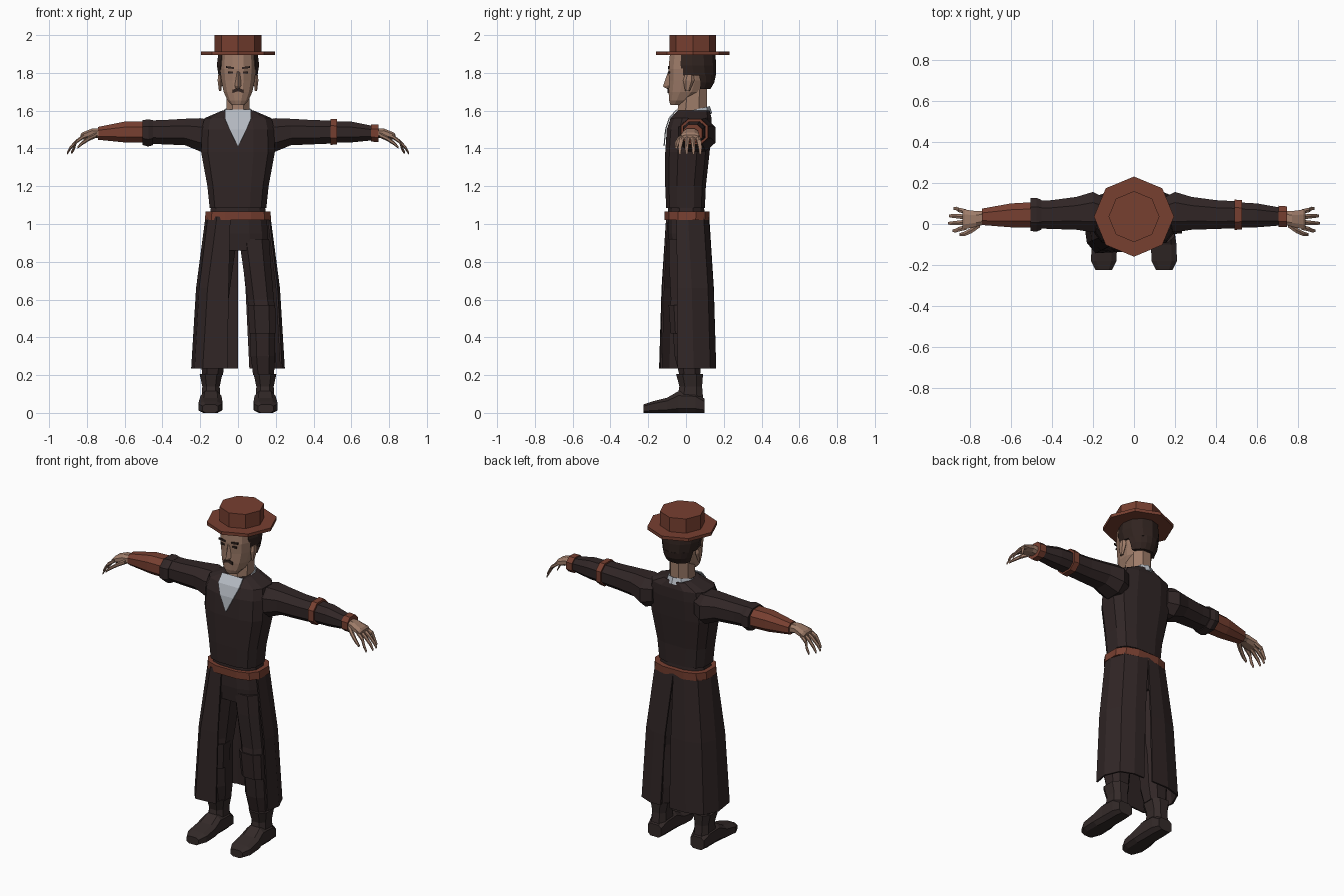
import bpy, bmesh, math
from mathutils import Vector


def material(name, r, g, b):
    m = bpy.data.materials.new(name)
    m.diffuse_color = (r, g, b, 1)
    return m


CLOTH = material("dark cloth", 0.030, 0.019, 0.019)
BOOT = material("boot leather", 0.034, 0.023, 0.022)
LEATHER = material("red leather", 0.185, 0.050, 0.030)
SKIN = material("skin", 0.34, 0.20, 0.14)
HAIR = material("hair", 0.030, 0.017, 0.014)
SHIRT = material("shirt white", 0.46, 0.49, 0.54)


def finish(name, bm, mat):
    bmesh.ops.recalc_face_normals(bm, faces=bm.faces)
    me = bpy.data.meshes.new(name)
    bm.to_mesh(me)
    bm.free()
    me.materials.append(mat)
    ob = bpy.data.objects.new(name, me)
    bpy.context.collection.objects.link(ob)
    return ob


def loft(name, rings, mat, closed=True, caps=True, thick=0):
    """Skin a list of equally long point rings."""
    bm = bmesh.new()
    rows = [[bm.verts.new(p) for p in r] for r in rings]
    n = len(rows[0])
    for a, b in zip(rows, rows[1:]):
        for i in range(n if closed else n - 1):
            j = (i + 1) % n
            bm.faces.new((a[i], a[j], b[j], b[i]))
    if closed and caps:
        bm.faces.new(rows[0])
        bm.faces.new(rows[-1])
    ob = finish(name, bm, mat)
    if thick:
        mod = ob.modifiers.new("thickness", 'SOLIDIFY')
        mod.thickness = thick
        mod.offset = 0
    return ob


def oval(n, e):
    """Unit rounded n-gon with a flat side facing each axis."""
    pts = []
    for i in range(n):
        a = (i + 0.5) * 2 * math.pi / n
        c, s = math.cos(a), math.sin(a)
        pts.append((math.copysign(abs(c) ** e, c), math.copysign(abs(s) ** e, s)))
    m = max(p[0] for p in pts)
    k = max(p[1] for p in pts)
    return [(u / m, v / k) for u, v in pts]


def zrings(rows, n=12, e=0.7, cx=0):
    """Rows of (z, half width, front y, back y[, centre x])."""
    out = []
    for z, w, f, b, *c in rows:
        x0 = c[0] if c else cx
        out.append([(x0 + u * w, (f + b) / 2 + v * (b - f) / 2, z) for u, v in oval(n, e)])
    return out


def xrings(rows, s, n=8, e=0.85):
    """Rows of (x, y, z, half depth, half height)."""
    return [[(s * x, y + u * ry, z + v * rz) for u, v in oval(n, e)] for x, y, z, ry, rz in rows]


# Hat
def disc(name, r, z0, z1):
    bm = bmesh.new()
    bmesh.ops.create_cone(bm, cap_ends=True, cap_tris=True, segments=8, radius1=r, radius2=r, depth=z1 - z0)
    bmesh.ops.translate(bm, verts=bm.verts, vec=Vector((0, 0.036, (z0 + z1) / 2)))
    finish(name, bm, LEATHER)


disc("hat_brim", 0.195, 1.895, 1.914)
disc("hat_crown", 0.124, 1.90, 2.0)

# Head and neck
loft("head", zrings([(1.63, .034, -.083, -.02), (1.655, .056, -.09, .03), (1.70, .076, -.092, .09),
                     (1.76, .088, -.09, .12), (1.82, .094, -.093, .13), (1.90, .09, -.085, .13)], 12, .85), SKIN)
loft("neck", zrings([(1.54, .075, -.06, .115), (1.60, .062, -.045, .11), (1.72, .062, -.03, .11)], 8, .9), SKIN)
loft("nose", [[(-.011, -.088, 1.81), (.011, -.088, 1.81), (0, -.096, 1.805)],
              [(-.02, -.086, 1.735), (.02, -.086, 1.735), (0, -.122, 1.728)],
              [(-.015, -.086, 1.715), (.015, -.086, 1.715), (0, -.10, 1.715)]], SKIN)


def hair_row(z, rx, y0, ry, a0):
    pts = []
    for i in range(9):
        a = math.radians(a0 + (180 - 2 * a0) * i / 8)
        pts.append((rx * math.cos(a), y0 + ry * math.sin(a), z))
    return pts


loft("hair_top", [hair_row(1.785, .103, .04, .118, -28), hair_row(1.84, .112, .04, .12, -35),
                  hair_row(1.90, .105, .04, .115, -35)], HAIR)
loft("hair_back", [hair_row(1.715, .08, .055, .075, 15), hair_row(1.75, .095, .045, .105, 18),
                   hair_row(1.79, .103, .04, .118, 14)], HAIR)


def plate(name, cx, cz, w, h, y, mat, tilt=0):
    """Thin box for painted face details."""
    loft(name, [[(cx - w, yy, cz - h - tilt), (cx + w, yy, cz - h + tilt),
                 (cx + w, yy, cz + h + tilt), (cx - w, yy, cz + h - tilt)] for yy in (y, y + .008)], mat)


for s in (1, -1):
    plate("eyebrow", s * .042, 1.828, .022, .005, -.096, HAIR, s * .003)
    plate("eye", s * .04, 1.803, .013, .005, -.094, HAIR)
    plate("moustache", s * .014, 1.707, .014, .009, -.097, HAIR, -s * .005)
    loft("ear", zrings([(1.705, .006, -.005, .02), (1.76, .013, -.015, .045), (1.79, .010, -.005, .04)],
                       6, 1, s * .095), SKIN)

# Vest, shirt front and collar
loft("vest", zrings([(1.085, .15, -.105, .10), (1.20, .162, -.11, .105), (1.38, .195, -.11, .125),
                     (1.50, .192, -.102, .135), (1.56, .178, -.082, .135), (1.60, .085, -.045, .125)], 12, .65), CLOTH)
loft("shirt_front", [[(-w, y, z), (w, y, z)] for z, w, y in
                     ((1.412, .002, -.116), (1.50, .045, -.108), (1.56, .07, -.089), (1.605, .07, -.05))],
     SHIRT, closed=False, thick=.006)


def collar_row(rx, f, b, zf, zb):
    pts = []
    for i in range(11):
        a = math.radians(-78 + 336 * i / 10)
        t = (math.sin(a) + 1) / 2
        pts.append((rx * math.cos(a), f + (b - f) * t, zf + (zb - zf) * t))
    return pts


loft("collar", [collar_row(.092, -.092, .135, 1.515, 1.585), collar_row(.072, -.078, .122, 1.575, 1.622)],
     SHIRT, closed=False, thick=.008)

# Hips and belt
loft("hips", zrings([(.86, .16, -.085, .09), (.95, .16, -.095, .105), (1.10, .142, -.095, .095)], 12, .75), CLOTH)
loft("belt", zrings([(1.02, .175, -.113, .122), (1.065, .172, -.115, .125)], 12, .7), LEATHER)

# Legs and boots
for s in (1, -1):
    loft("trouser_leg", zrings([(.20, .055, -.035, .075, s * .135), (.30, .065, -.06, .08, s * .132),
                                (.50, .066, -.075, .075, s * .128), (.56, .070, -.085, .07, s * .125),
                                (.60, .070, -.08, .075, s * .12), (.80, .075, -.09, .09, s * .098),
                                (.92, .08, -.09, .10, s * .085)], 8, .75), CLOTH)
    loft("knee_pad", zrings([(.42, .069, -.082, .03, s * .13), (.57, .073, -.092, .03, s * .124)], 8, .7), CLOTH)
    loft("boot_shaft", zrings([(.06, .05, -.05, .092), (.14, .046, -.035, .085), (.205, .06, -.052, .09)],
                              8, .75, s * .143), BOOT)
    foot = [(.098, .143, .045, .075), (.05, .143, .055, .11), (-.04, .143, .055, .115), (-.10, .145, .062, .08),
            (-.18, .147, .062, .06), (-.225, .147, .04, .045)]
    loft("boot_foot", [[(s * cx + u * w, y, h / 2 + v * h / 2) for u, v in oval(8, .6)]
                       for y, cx, w, h in foot], BOOT)


# Long coat skirt: one wide wrap panel and one back side panel
def coat(name, top, bottom):
    rows = []
    for z, t in ((1.04, 0), (.66, .66), (.235, 1)):
        rows.append([(a[0] + (b[0] - a[0]) * t, a[1] + (b[1] - a[1]) * t, z) for a, b in zip(top, bottom)])
    loft(name, rows, CLOTH, closed=False, thick=.01)


coat("coat_wrap_panel",
     [(-.04, -.10), (-.11, -.10), (-.155, -.06), (-.167, .01), (-.14, .09), (-.07, .115), (0, .118)],
     [(-.055, -.13), (-.185, -.138), (-.225, -.09), (-.243, .04), (-.205, .125), (-.11, .155), (0, .155)])
coat("coat_side_panel",
     [(.16, -.05), (.167, .01), (.14, .09), (.07, .115), (0, .118)],
     [(.228, -.045), (.243, .04), (.205, .125), (.13, .155), (.06, .155)])

# Arms and hands
forearm = [(.48, .045, 1.487, .062, .057), (.60, .042, 1.487, .058, .055), (.74, .035, 1.48, .040, .034)]
for s in (1, -1):
    loft("sleeve", xrings([(.14, .05, 1.475, .075, .075), (.20, .058, 1.472, .098, .088),
                           (.28, .052, 1.487, .08, .07), (.40, .046, 1.486, .07, .064),
                           (.495, .045, 1.487, .066, .061)], s), CLOTH)
    loft("forearm", xrings(forearm, s), CLOTH if s > 0 else LEATHER)
    loft("palm", xrings([(.72, .032, 1.478, .032, .027), (.77, .025, 1.482, .038, .024),
                         (.825, .022, 1.465, .048, .019), (.835, .022, 1.458, .045, .014)], s, 8, .8), SKIN)
    for k in range(4):
        y = -.016 + k * .025
        d = (k - 1.5) * .011
        tip = (.885, .905, .902, .88)[k]
        loft("finger", xrings([(.815, y, 1.465, .012, .012), (.855, y + d * .6, 1.437, .011, .011),
                               (tip - .015, y + d, 1.402, .009, .010), (tip, y + d, 1.375, .006, .007)],
                              s, 6, 1), SKIN)
    loft("thumb", xrings([(.75, .0, 1.472, .016, .015), (.79, -.03, 1.452, .014, .013),
                          (.825, -.048, 1.428, .011, .011), (.85, -.052, 1.405, .007, .007)], s, 6, 1), SKIN)

# Sleeve bands on one side, rolled cuff on the other
loft("elbow_band", xrings([(.49, .045, 1.488, .074, .069), (.525, .045, 1.488, .071, .067)], 1), LEATHER)
loft("wrist_band", xrings([(.705, .037, 1.482, .052, .046), (.745, .036, 1.48, .05, .046)], 1), LEATHER)
loft("rolled_cuff", xrings([(.45, .045, 1.484, .072, .066), (.475, .045, 1.482, .082, .072),
                            (.505, .046, 1.484, .080, .066)], -1), CLOTH)
